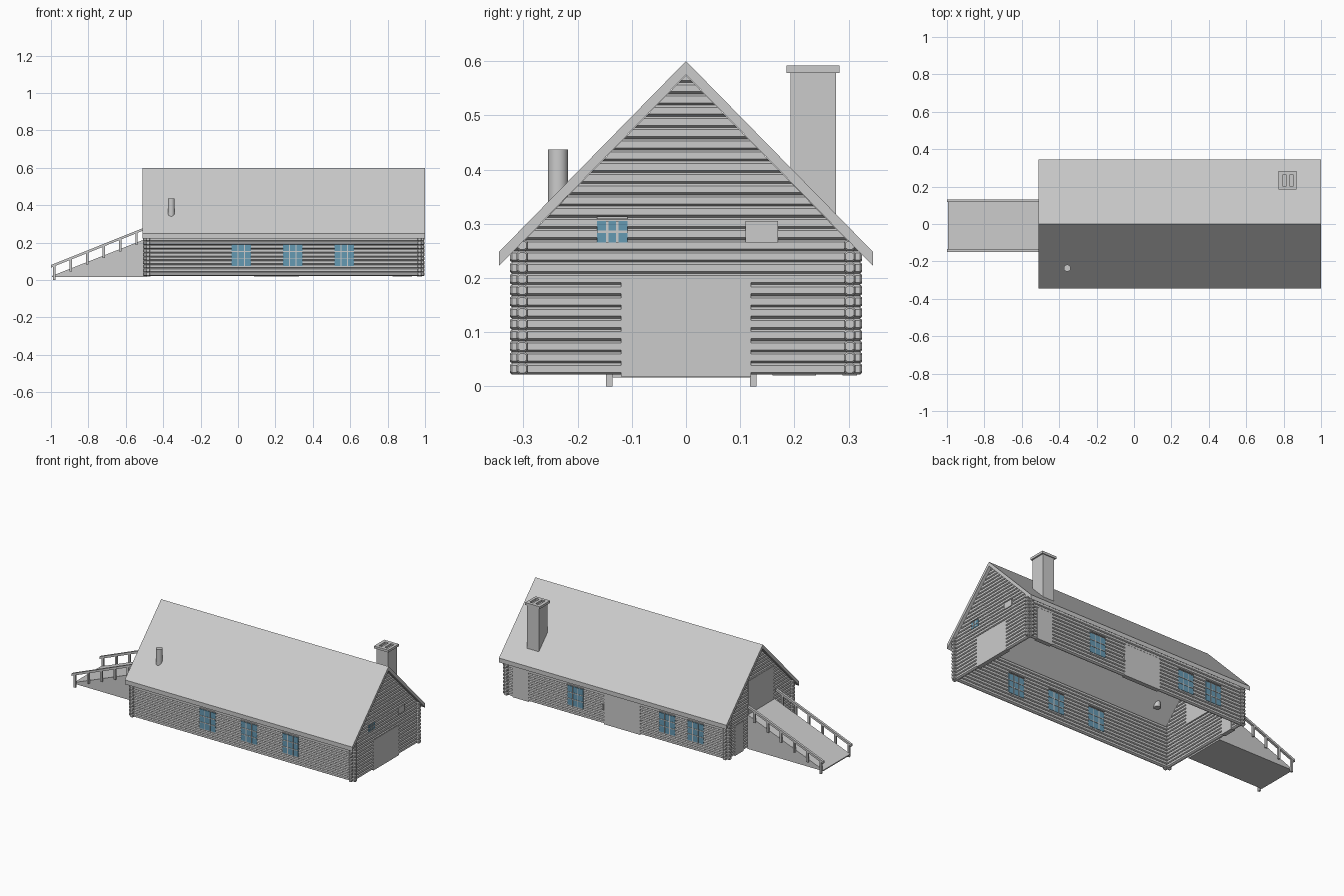
import bpy, bmesh, math

if "Cube" in bpy.data.objects:
    bpy.data.objects.remove(bpy.data.objects["Cube"])

def finish(name, bm, mat=None):
    bmesh.ops.recalc_face_normals(bm, faces=bm.faces)
    me = bpy.data.meshes.new(name)
    bm.to_mesh(me)
    bm.free()
    ob = bpy.data.objects.new(name, me)
    bpy.context.collection.objects.link(ob)
    if mat:
        me.materials.append(mat)
    return ob

def loft(bm, rings):
    rows = [[bm.verts.new(p) for p in r] for r in rings]
    n = len(rows[0])
    for a, b in zip(rows, rows[1:]):
        for i in range(n):
            bm.faces.new((a[i], a[(i + 1) % n], b[(i + 1) % n], b[i]))
    bm.faces.new(rows[0][::-1])
    bm.faces.new(rows[-1])

def add_box(bm, x0, x1, y0, y1, z0, z1):
    loft(bm, [[(x0, y0, z), (x1, y0, z), (x1, y1, z), (x0, y1, z)] for z in (z0, z1)])

def boxes(name, items, mat=None):
    bm = bmesh.new()
    for it in items:
        add_box(bm, *it)
    return finish(name, bm, mat)

def prism(name, profile, axis, a, b):
    bm = bmesh.new()
    loft(bm, [[(t, p, q) if axis == 'x' else (p, t, q) for p, q in profile] for t in (a, b)])
    return finish(name, bm)

glass = bpy.data.materials.new("window_blue")
glass.diffuse_color = (0.13, 0.32, 0.45, 1)
glass.use_nodes = True
glass.node_tree.nodes["Principled BSDF"].inputs["Base Color"].default_value = glass.diffuse_color

WX, EX, WY = -0.481, 0.971, 0.302       # wall centre lines
Z0, PITCH, ROWS = 0.022, 0.0207, 12
D, H, C = 0.011, PITCH / 2, 0.004       # log half depth, half height, chamfer
SECTION = [(-D, -H + C), (-D + C + .002, -H), (D - C - .002, -H), (D, -H + C),
           (D, H - C), (D - C - .002, H), (-D + C + .002, H), (-D, H - C)]

def log(bm, axis, centre, z, a, b):
    rings = []
    for t, s in ((a, .72), (a + .004, 1), (b - .004, 1), (b, .72)):
        rings.append([(t, centre + d * s, z + h * s) if axis == 'x'
                      else (centre + d * s, t, z + h * s) for d, h in SECTION])
    loft(bm, rings)

# log walls with crossing ends at the corners
for name, axis, c, a, b in (("front_log_wall", 'x', -WY, -0.507, 0.997),
                            ("back_log_wall", 'x', WY, -0.507, 0.997),
                            ("west_log_wall", 'y', WX, -0.325, 0.325),
                            ("east_log_wall", 'y', EX, -0.325, 0.325)):
    bm = bmesh.new()
    for i in range(ROWS):
        log(bm, axis, c, Z0 + (i + .5) * PITCH, a, b)
    finish(name, bm)

# gable logs cut to the roof slope
APEX, SLOPE = 0.574, 1.023
for name, c in (("west_gable", WX), ("east_gable", EX)):
    bm = bmesh.new()
    for i in range(ROWS, ROWS + 15):
        zc = Z0 + (i + .5) * PITCH
        pts = [(d, min(zc + h, APEX - .001)) for d, h in SECTION]
        loft(bm, [[(c + d, s * (APEX - z) / SLOPE, z) for d, z in pts] for s in (-1, 1)])
    finish(name, bm)

# roof
E = 0.345
prism("roof", [(-E, .248), (0, .6), (E, .248), (E, .222), (0, .575), (-E, .222)],
      'x', -0.51, 1.0)

# windows: blue pane through the wall, thin bars on both faces
def window(name, axis, centre, wall, z0, z1, width, rows):
    def conv(u0, u1, v0, v1, p, q):
        return (u0, u1, v0, v1, p, q) if axis == 'x' else (v0, v1, u0, u1, p, q)
    a, b = centre - width / 2, centre + width / 2
    lo, hi, t = wall - D, wall + D, .0022
    boxes(name + "_pane", [conv(a, b, lo - .002, hi + .002, z0, z1)], glass)
    bars = []
    for i in (1, 2):
        u = a + (b - a) * i / 3
        bars.append(conv(u - t, u + t, lo - .004, hi + .004, z0, z1))
    for i in range(1, rows):
        z = z0 + (z1 - z0) * i / rows
        bars.append(conv(a, b, lo - .004, hi + .004, z - t, z + t))
    bars.append(conv(a, b, lo - .006, hi + .006, z1 + .004, z1 + .008))
    boxes(name + "_bars", bars)

for i, x in enumerate((0.018, 0.293, 0.568)):
    window(f"front_window_{i}", 'x', x, -WY, .075, .19, .105, 3)
for i, x in enumerate((0.515, -0.095, -0.283)):
    window(f"back_window_{i}", 'x', x, WY, .075, .19, .105, 3)
window("east_gable_window", 'y', -0.136, EX, .265, .305, .057, 2)

# plain doors and hatch, almost flush with the logs
T = D + .002
boxes("east_door", [(EX - T, EX + T, -.12, .12, .018, .2)])
boxes("east_hatch", [(EX - T, EX + T + .003, .11, .17, .265, .305)])
boxes("west_ramp_door", [(WX - T, WX + T, -.13, .115, .21, .42)])
boxes("west_side_door", [(WX - T, WX + T, .16, .24, .02, .2)])
boxes("back_small_door", [(.826, .93, WY - T, WY + T, .02, .21)])
boxes("back_wide_door", [(.085, .325, WY - T, WY + T, .02, .21)])
boxes("back_door_latch", [(.325, .335, WY, WY + .018, .105, .14)])

# chimney with two flue openings in the cap
boxes("chimney_shaft", [(.783, .86, .193, .277, .3, .58)])
X = (.773, .793, .815, .831, .853, .869)
boxes("chimney_cap", [(X[0], X[1], .185, .283, .578, .592), (X[2], X[3], .203, .263, .578, .592),
                      (X[4], X[5], .185, .283, .578, .592),
                      (X[1], X[4], .185, .203, .578, .592), (X[1], X[4], .263, .283, .578, .592)])

# stove pipe
bm = bmesh.new()
ring = [(-.357 + .0185 * math.cos(k * math.pi / 12), -.236 + .0185 * math.sin(k * math.pi / 12))
        for k in range(24)]
loft(bm, [[(x, y, z) for x, y in ring] for z in (.318, .437)])
pipe = finish("stove_pipe", bm)
bpy.context.view_layer.objects.active = pipe
pipe.select_set(True)
bpy.ops.object.shade_smooth_by_angle()

# ramp
def deck(x):
    return .022 + (x + .985) * .402

prism("ramp", [(-.995, .016), (-.49, .016), (-.49, deck(-.49)), (-.995, .022)], 'y', -.136, .119)

# ramp railings
for name, y in (("front_railing", -.142), ("back_railing", .124)):
    bm = bmesh.new()
    for i in range(6):
        x = -.982 + i * .088
        add_box(bm, x - .006, x + .006, y - .006, y + .006, 0 if i == 0 else deck(x) - .012, deck(x) + .056)
    loft(bm, [[(x, y - .007, deck(x) + .05), (x, y + .007, deck(x) + .05),
               (x, y + .007, deck(x) + .064), (x, y - .007, deck(x) + .064)] for x in (-1.0, -.5)])
    finish(name, bm)
